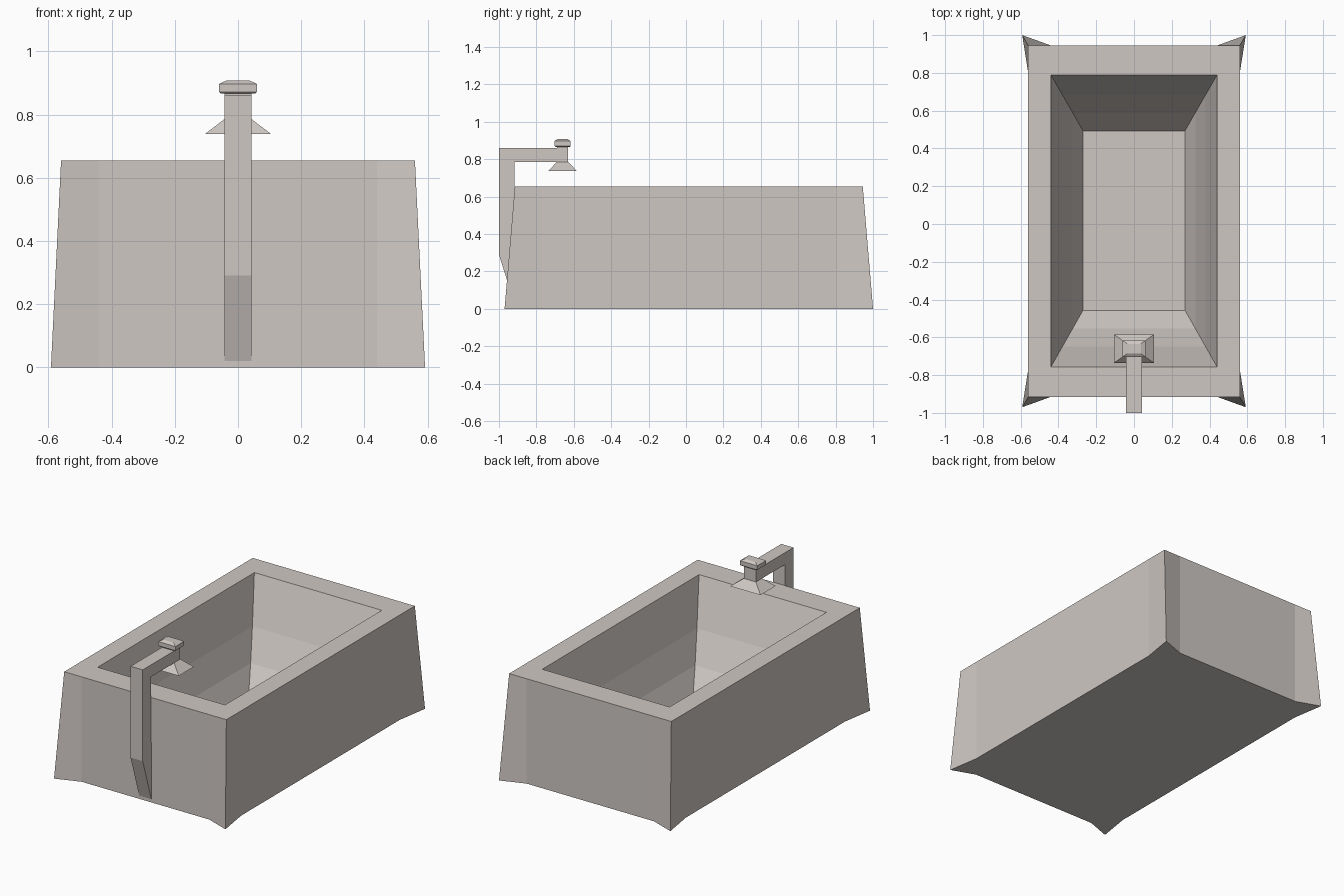
import bpy, bmesh

if "Cube" in bpy.data.objects:
    bpy.data.objects.remove(bpy.data.objects["Cube"])

mat = bpy.data.materials.new("warm light grey")
mat.diffuse_color = (0.62, 0.575, 0.545, 1)
mat.use_nodes = True
mat.node_tree.nodes["Principled BSDF"].inputs["Base Color"].default_value = mat.diffuse_color


def finish(name, bm):
    bmesh.ops.recalc_face_normals(bm, faces=bm.faces)
    me = bpy.data.meshes.new(name)
    bm.to_mesh(me)
    bm.free()
    me.materials.append(mat)
    ob = bpy.data.objects.new(name, me)
    bpy.context.collection.objects.link(ob)
    return ob


def loft(name, rings):
    """Skin a stack of equal-length point rings and cap both ends."""
    bm = bmesh.new()
    vs = [[bm.verts.new(p) for p in r] for r in rings]
    n = len(rings[0])
    for a, b in zip(vs, vs[1:]):
        for i in range(n):
            j = (i + 1) % n
            bm.faces.new((a[i], a[j], b[j], b[i]))
    bm.faces.new(vs[0])
    bm.faces.new(vs[-1])
    return finish(name, bm)


def ring(hx, y0, y1, z, flare=0.0, flare_y=0.0, t=0.25):
    """12-point rectangle: each corner has a neighbour on either side."""
    def corner(sx, y, sy, along_x_first):
        pts = [(sx * 0.44 / 0.56 * hx, y, z),
               (sx * (hx + flare), y + sy * flare_y, z),
               (sx * hx, y - sy * 0.078 * (y1 - y0), z)]
        return pts if along_x_first else pts[::-1]
    return (corner(1, y0, -1, True) + corner(1, y1, 1, False)
            + corner(-1, y1, 1, True) + corner(-1, y0, -1, False))


# Tub: flared foot corners, flat rim, gently curved bowl
TOP, FLOOR = 0.655, 0.075
rings = [ring(0.56, -0.915, 0.945, 0, 0.032, 0.055),
         ring(0.56, -0.915, 0.945, TOP)]
for t, d in ((0, 0), (0.36, 0.48), (0.68, 0.79), (1, 1)):
    rings.append(ring(0.44 - 0.17 * t, -0.757 + 0.3 * t, 0.79 - 0.297 * t,
                      TOP - (TOP - FLOOR) * d))
loft("bathtub", rings)


# Tap pipe: angled square profile extruded across x
profile = [(-0.915, 0.02), (-1.0, 0.29), (-1.0, 0.86), (-0.63, 0.86),
           (-0.63, 0.785), (-0.917, 0.785)]
loft("tap_pipe", [[(x, y, z) for y, z in profile] for x in (-0.042, 0.042)])


def rect(hx, hy, z, y=-0.66):
    return [(-hx, y - hy, z), (hx, y - hy, z), (hx, y + hy, z), (-hx, y + hy, z)]


# Spout skirt, knob neck and knob
loft("spout", [rect(0.105, 0.075, 0.738), rect(0.042, 0.03, 0.786)])
loft("knob_neck", [rect(0.042, 0.03, 0.855), rect(0.042, 0.03, 0.87)])
loft("knob", [rect(0.053, 0.038, 0.866), rect(0.06, 0.043, 0.871),
              rect(0.06, 0.043, 0.897), rect(0.036, 0.026, 0.908)])
